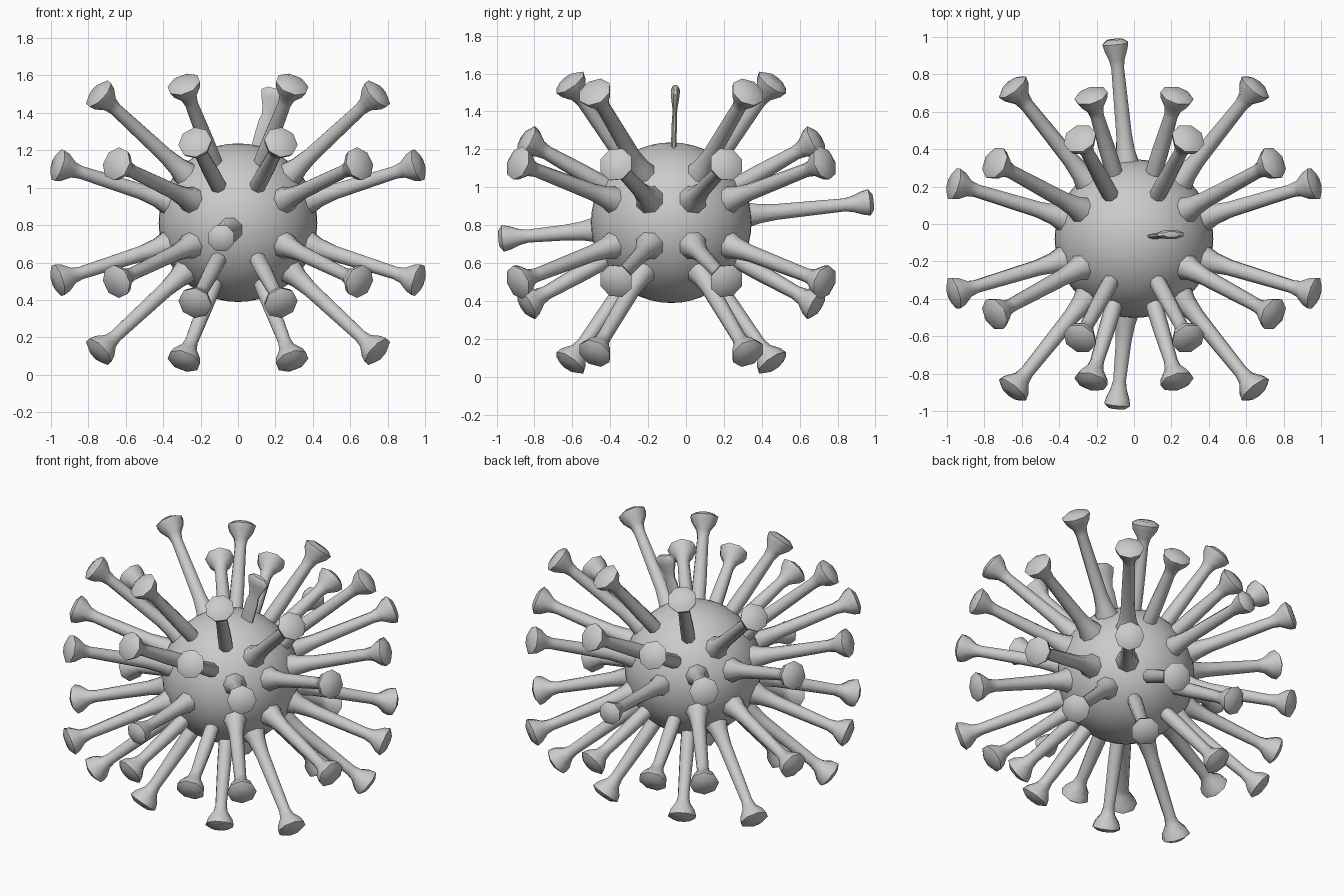
import bpy, bmesh, math
from mathutils import Vector

if "Cube" in bpy.data.objects:
    bpy.data.objects.remove(bpy.data.objects["Cube"])

CENTER = Vector((0, -0.078, 0.813))
BODY_R = 0.424
SIDES = 8


def finish(obj, angle):
    bpy.ops.object.select_all(action='DESELECT')
    obj.select_set(True)
    bpy.context.view_layer.objects.active = obj
    bpy.ops.object.shade_smooth_by_angle(angle=math.radians(angle))


def spike(name, rim, head_r=0.092, flare=0.0, squash=1.0):
    """Lathe a stem with a trumpet-shaped, slightly domed head, pointing out from the body."""
    axis = rim.normalized()
    d = rim.length
    profile = [
        (0.34, 0.045 + flare * 1.3), (0.41, 0.045 + flare), (0.47, 0.046 + flare * 0.35),
        (0.56, 0.045), (d - 0.13, 0.037), (d - 0.085, 0.046),
        (d - 0.035, head_r * 0.88), (d, head_r), (d + 0.022, head_r * 0.6),
    ]
    side = axis.cross(Vector((0, 1, 0)) if abs(axis.y) < 0.9 else Vector((0, 0, 1))).normalized()
    other = axis.cross(side)
    bm = bmesh.new()
    rings = []
    for dist, r in profile:
        ring = []
        for i in range(SIDES):
            a = 2 * math.pi * (i + 0.5) / SIDES
            p = axis * dist + side * (r * math.cos(a)) + other * (r * squash * math.sin(a))
            ring.append(bm.verts.new(CENTER + p))
        rings.append(ring)
    for lo, hi in zip(rings, rings[1:]):
        for i in range(SIDES):
            j = (i + 1) % SIDES
            bm.faces.new((lo[i], lo[j], hi[j], hi[i]))
    bm.faces.new(rings[-1])
    bm.faces.new(rings[0][::-1])
    bmesh.ops.recalc_face_normals(bm, faces=bm.faces)
    mesh = bpy.data.meshes.new(name)
    bm.to_mesh(mesh)
    bm.free()
    obj = bpy.data.objects.new(name, mesh)
    bpy.context.collection.objects.link(obj)
    finish(obj, 50)


# round body
bpy.ops.mesh.primitive_uv_sphere_add(segments=48, ring_count=24, radius=BODY_R, location=CENTER)
body = bpy.context.object
body.name = "body"
finish(body, 60)

# five spike positions, each mirrored into all eight octants
families = [
    ("diagonal_spike", (0.65, 0.81, 0.315), 0.03),
    ("inner_spike", (0.23, 0.765, 0.43), 0.0),
    ("steep_spike", (0.29, 0.535, 0.74), 0.0),
    ("corner_spike", (0.745, 0.405, 0.69), 0.03),
    ("side_spike", (0.962, 0.292, 0.308), 0.035),
]
for name, (x, y, z), flare in families:
    for sx in (-1, 1):
        for sy in (-1, 1):
            for sz in (-1, 1):
                spike(name, Vector((sx * x, sy * y, sz * z)), flare=flare)

# single back and front spikes, and the thin flattened one on top
spike("back_spike", Vector((-0.1, 0.965, 0.92)) - Vector((0, CENTER.y, CENTER.z)), 0.075, 0.025)
spike("front_spike", Vector((-0.09, -0.965, 0.73)) - Vector((0, CENTER.y, CENTER.z)), 0.075, 0.025)
spike("top_spike", Vector((0.195, 0.022, 0.695)), 0.078, 0.0, 0.33)
